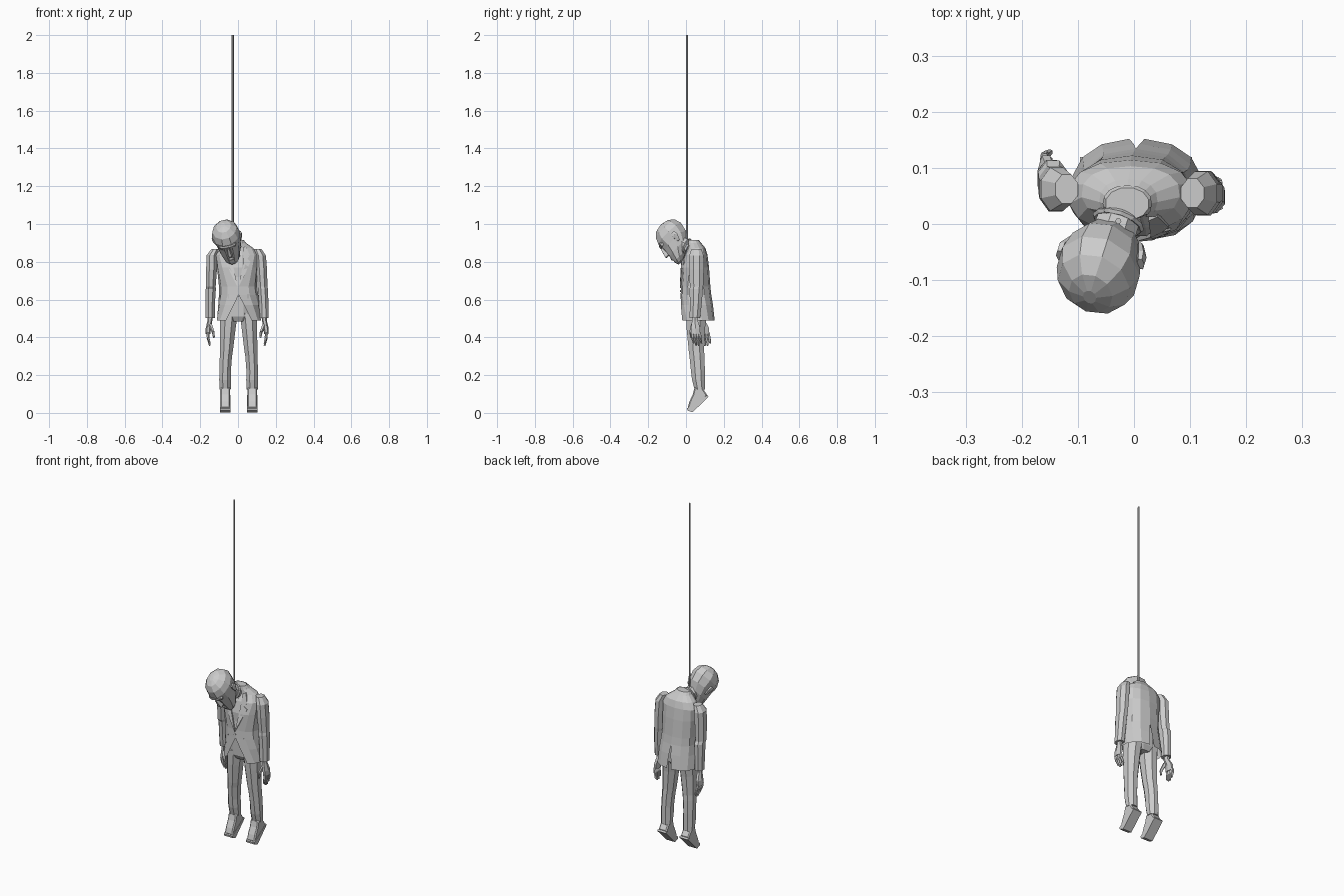
import bpy, bmesh, math
from mathutils import Vector, Matrix, Euler


def make(name, verts, faces, mat=None):
    me = bpy.data.meshes.new(name)
    bm = bmesh.new()
    vs = [bm.verts.new(mat @ Vector(v) if mat else v) for v in verts]
    for f in faces:
        bm.faces.new([vs[i] for i in f])
    bmesh.ops.remove_doubles(bm, verts=bm.verts, dist=0.0005)
    bmesh.ops.recalc_face_normals(bm, faces=bm.faces)
    bm.to_mesh(me)
    bm.free()
    ob = bpy.data.objects.new(name, me)
    bpy.context.collection.objects.link(ob)
    return ob


def loft(name, rings, n=8, mat=None):
    """Horizontal rings (cx, cy, z, rx, ry), capped at both ends."""
    v = []
    for cx, cy, z, rx, ry in rings:
        for k in range(n):
            a = 2 * math.pi * (k + 0.5) / n
            v.append((cx + rx * math.sin(a), cy - ry * math.cos(a), z))
    f = [(r * n + k, r * n + (k + 1) % n, (r + 1) * n + (k + 1) % n, (r + 1) * n + k)
         for r in range(len(rings) - 1) for k in range(n)]
    f += [tuple(range(n)), tuple(range(len(v) - n, len(v)))]
    return make(name, v, f, mat)


def rod(name, p, q, r1, r2, n=6):
    """Tapered cylinder between two points."""
    p, q = Vector(p), Vector(q)
    m = Matrix.Translation(p) @ (q - p).to_track_quat('Z', 'Y').to_matrix().to_4x4()
    return loft(name, [(0, 0, 0, r1, r1), (0, 0, (q - p).length, r2, r2)], n, m)


def prism(name, pts, axis_offset):
    """Extrude a polygon of 3D points along a vector."""
    n, d = len(pts), Vector(axis_offset)
    v = [Vector(p) for p in pts] + [Vector(p) + d for p in pts]
    f = [tuple(range(n)), tuple(range(n, 2 * n))]
    f += [(i, (i + 1) % n, n + (i + 1) % n, n + i) for i in range(n)]
    return make(name, v, f)


# Jacket: two half shells, with a front gap and a small back vent
# cx, cy, z, rx, ry, front gap, back gap
coat = [(.005, .06, .49, .118, .092, .55, .08),
        (.005, .057, .57, .110, .086, .2, .03),
        (.003, .053, .625, .104, .081, 0, 0),
        (.0, .051, .67, .101, .078, 0, 0),
        (-.004, .046, .77, .108, .076, .3, 0),
        (-.006, .050, .835, .112, .064, .5, 0),
        (-.006, .055, .872, .088, .048, .6, 0),
        (-.010, .042, .900, .052, .038, .7, 0),
        (-.012, .036, .915, .043, .032, .8, 0)]
N = 7
for side, label in ((1, "jacket_half_a"), (-1, "jacket_half_b")):
    v = []
    for cx, cy, z, rx, ry, g, b in coat:
        for k in range(N):
            a = g + (math.pi - b - g) * k / (N - 1)
            s, c = math.sin(a), math.cos(a)
            v.append((cx + side * rx * abs(s) ** .85, cy - ry * math.copysign(abs(c) ** .9, c), z))
    f = [(r * N + k, r * N + k + 1, (r + 1) * N + k + 1, (r + 1) * N + k)
         for r in range(len(coat) - 1) for k in range(N - 1)]
    make(label, v, f)


def front_y(x, z):
    """Depth of the jacket front at (x, z)."""
    for a, b in zip(coat, coat[1:]):
        if a[2] <= z <= b[2]:
            t = (z - a[2]) / (b[2] - a[2])
            cx, cy, _, rx, ry = [p + (q - p) * t for p, q in zip(a[:5], b[:5])]
            u = min(.98, abs((x - cx) / rx))
            return cy - ry * math.sqrt(1 - u * u)
    return 0


# Shirt, tie, lapels, pocket flaps
loft("shirt", [(c[0], c[1], c[2], c[3] * .92, c[4] * .92) for c in coat[3:]], 12)
tie = [(-.002, .66), (.014, .69), (.008, .85), (-.014, .85), (-.016, .69)]
prism("tie", [(x, front_y(x, z) + .003, z) for x, z in tie], (0, .006, 0))
lapel = [(0, .66), (.035, .73), (.066, .80), (.05, .815), (.062, .835), (.042, .885), (.026, .875), (.03, .80)]
for s in (1, -1):
    prism("lapel", [(s * x, front_y(s * x, z) - .005, z) for x, z in lapel], (0, .008, 0))
    flap = [(.05, .605), (.095, .60), (.095, .625), (.05, .63)]
    prism("pocket_flap", [(s * x, front_y(s * x, z) - .004, z) for x, z in flap], (0, .01, 0))
prism("button", [(.006 * math.cos(i), front_y(0, .65) - .004, .645 + .006 * math.sin(i))
                 for i in (0, 1.05, 2.1, 3.14, 4.2, 5.24)], (0, .006, 0))

# Trousers
loft("hips", [(0, .055, .485, .06, .045), (0, .055, .51, .092, .06), (0, .055, .62, .092, .065)], 10)
for cx, name in ((-.068, "left_leg"), (.075, "right_leg")):
    s = 1 if cx > 0 else -1
    loft(name, [(cx, .073, .125, .032, .030), (cx, .066, .175, .034, .037),
                (cx, .063, .225, .033, .040), (cx - s * .004, .058, .30, .035, .043),
                (cx - s * .007, .055, .33, .037, .044), (cx - s * .014, .052, .44, .044, .052),
                (cx - s * .020, .055, .53, .050, .060)])

    # Shoes hanging toe down
    side = [(.045, .135), (.085, .135), (.114, .092), (.036, .011), (.008, .025), (.018, .06), (.036, .098)]
    shoe = prism("shoe", [(cx - .026, y, z) for y, z in side], (.052, 0, 0))
    bev = shoe.modifiers.new("bevel", 'BEVEL')
    bev.width, bev.segments = .006, 1
    sole = [(.119, .086), (.113, .094), (.005, .024), (.008, .012), (.035, .003)]
    prism("shoe_sole", [(cx - .028, y, z) for y, z in sole], (.056, 0, 0))

# Sleeves and hands
arms = {
    "left": [(-.120, .062, .868, .022, .028), (-.138, .062, .835, .030, .042), (-.140, .062, .76, .031, .043),
             (-.144, .068, .67, .028, .038), (-.144, .078, .655, .029, .038), (-.147, .082, .58, .027, .034),
             (-.147, .086, .503, .026, .030)],
    "right": [(.104, .055, .868, .022, .028), (.120, .055, .832, .030, .042), (.125, .055, .76, .031, .043),
              (.130, .056, .67, .028, .038), (.132, .054, .655, .029, .038), (.136, .052, .58, .027, .034),
              (.138, .047, .503, .026, .030)]}
for name, rings in arms.items():
    s = 1 if name == "right" else -1
    loft(name + "_sleeve", rings[::-1])
    x, y, z = rings[-1][:3]
    dy = .012 if s < 0 else .004
    loft(name + "_palm", [(x + s * .012, y + dy, z - .085, .012, .027), (x + s * .010, y + dy, z - .055, .014, .028),
                          (x + s * .002, y, z - .015, .013, .018), (x, y, z + .01, .014, .018)], 6)
    for i in range(4):
        fy = y + dy - .020 + i * .0135
        tip = .030 if i in (0, 3) else .042
        mid = (x + s * .011, fy + .004, z - .105)
        rod(name + "_finger", (x + s * .013, fy, z - .078), mid, .0085, .008, 5)
        rod(name + "_fingertip", mid, (x + s * .002, fy + .010, z - .105 - tip), .008, .005, 5)
    rod(name + "_thumb", (x, y - .010, z - .035), (x - s * .016, y - .022, z - .075), .011, .008, 5)
    rod(name + "_thumb_tip", (x - s * .016, y - .022, z - .075), (x - s * .020, y - .020, z - .105), .008, .005, 5)

# Neck and head, tipped forward and to one side
rod("neck", (-.014, .05, .86), (-.045, -.045, .905), .040, .042, 8)
tilt = Matrix.Translation((-.058, -.07, .925)) @ Euler(
    (math.radians(45), math.radians(-12), math.radians(-6))).to_matrix().to_4x4()
loft("head", [(0, -.060, -.122, .022, .018), (0, -.046, -.105, .042, .038), (0, -.018, -.065, .058, .066),
              (0, .000, -.022, .067, .080), (0, .004, .025, .076, .087), (0, .006, .060, .066, .074),
              (0, .006, .085, .040, .048), (0, .006, .094, .012, .016)], 10, tilt)
loft("nose", [(0, -.082, -.052, .014, .018), (0, -.082, -.044, .015, .022),
              (0, -.078, .002, .007, .010)], 5, tilt)
loft("brow", [(0, -.068, .000, .045, .014), (0, -.066, .012, .050, .021), (0, -.066, .020, .044, .016)], 8, tilt)
loft("lips", [(0, -.070, -.088, .018, .014), (0, -.072, -.078, .022, .018), (0, -.070, -.068, .016, .014)], 6, tilt)
for s in (1, -1):
    loft("ear", [(s * .062, .010, -.045, .006, .008), (s * .072, .014, -.012, .009, .018),
                 (s * .074, .014, .006, .007, .014)], 6, tilt)

# Rope and loop
rod("rope", (-.028, .005, .87), (-.028, .005, 2.0), .0055, .0055, 6)
direction = Vector((-.031, -.095, .045))
bpy.ops.mesh.primitive_torus_add(major_segments=12, minor_segments=5, major_radius=.042, minor_radius=.006,
                                 location=(-.028, .004, .88),
                                 rotation=direction.to_track_quat('Z', 'Y').to_euler())
bpy.context.object.name = "rope_loop"
